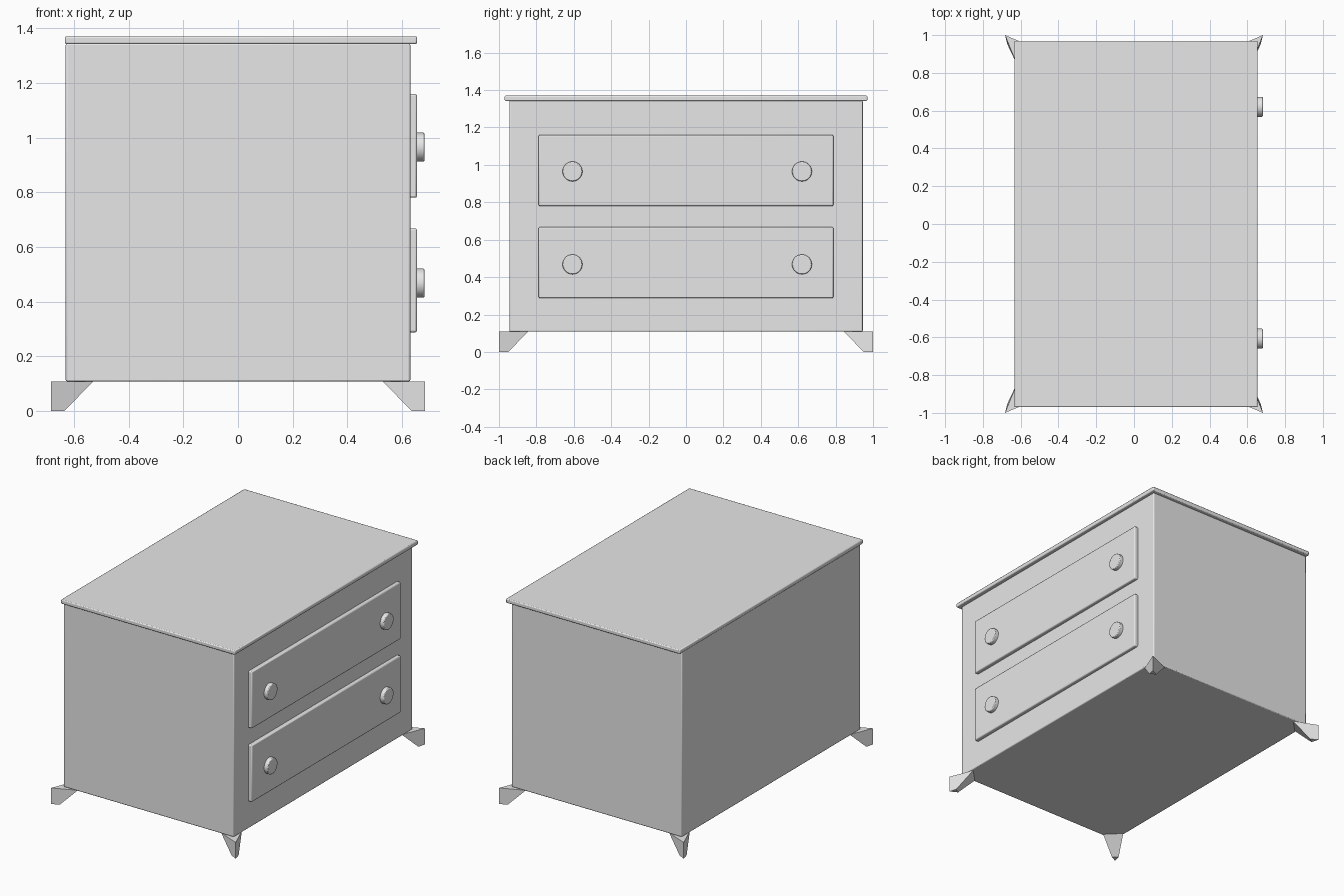
import bpy
import bmesh
import math
from mathutils import Matrix, Vector

if "Cube" in bpy.data.objects:
    bpy.data.objects.remove(bpy.data.objects["Cube"], do_unlink=True)

grey = bpy.data.materials.new("plain_grey")
grey.use_nodes = True
COLOUR = (0.8, 0.8, 0.8, 1)
grey.diffuse_color = COLOUR
grey.node_tree.nodes["Principled BSDF"].inputs["Base Color"].default_value = COLOUR


def finish(bm, name, bevel=0.0):
    """Turn a bmesh into a softly edged object."""
    bmesh.ops.recalc_face_normals(bm, faces=bm.faces)
    mesh = bpy.data.meshes.new(name)
    bm.to_mesh(mesh)
    bm.free()
    mesh.materials.append(grey)
    obj = bpy.data.objects.new(name, mesh)
    bpy.context.collection.objects.link(obj)
    if bevel:
        mod = obj.modifiers.new("soft_edges", "BEVEL")
        mod.width = bevel
        mod.segments = 2
        mod.limit_method = "ANGLE"
    bpy.ops.object.select_all(action="DESELECT")
    obj.select_set(True)
    bpy.context.view_layer.objects.active = obj
    bpy.ops.object.shade_smooth_by_angle(angle=math.radians(35))
    return obj


def box(name, low, high, bevel):
    low, high = Vector(low), Vector(high)
    bm = bmesh.new()
    matrix = Matrix.Translation((low + high) / 2) @ Matrix.Diagonal((high - low).to_4d())
    bmesh.ops.create_cube(bm, size=1, matrix=matrix)
    return finish(bm, name, bevel)


def knob(name, y, z):
    bm = bmesh.new()
    matrix = Matrix.Translation((0.665, y, z)) @ Matrix.Rotation(math.pi / 2, 4, "Y")
    bmesh.ops.create_cone(bm, cap_ends=True, segments=32, radius1=0.053,
                          radius2=0.053, depth=0.034, matrix=matrix)
    return finish(bm, name, 0.005)


def foot(name, sx, sy):
    """Splayed corner bracket: a wide triangle narrowing to the floor."""
    bm = bmesh.new()
    top = [(0.683, 1.0), (0.62, 0.845), (0.53, 0.935)]
    base = [(0.683, 1.0), (0.67, 0.95), (0.635, 0.975)]
    upper = [bm.verts.new((sx * x, sy * y, 0.108)) for x, y in top]
    lower = [bm.verts.new((sx * x, sy * y, 0)) for x, y in base]
    bm.faces.new(upper)
    bm.faces.new(lower)
    for i in range(3):
        j = (i + 1) % 3
        bm.faces.new((upper[i], upper[j], lower[j], lower[i]))
    return finish(bm, name)


# Cabinet and overhanging top, flush along the back
box("cabinet", (-0.63, -0.945, 0.108), (0.63, 0.945, 1.345), 0.006)
box("top_board", (-0.633, -0.97, 1.342), (0.655, 0.97, 1.37), 0.006)

# Drawers, each with a pair of knobs
for label, low, high, knob_z in (("lower", 0.288, 0.668, 0.468), ("upper", 0.78, 1.16, 0.965)):
    box(label + "_drawer", (0.61, -0.788, low), (0.655, 0.788, high), 0.007)
    for side, y in (("front", -0.607), ("back", 0.62)):
        knob(f"{label}_{side}_knob", y, knob_z)

# Corner feet
for side, sx in (("left", 1), ("right", -1)):
    for end, sy in (("front", -1), ("back", 1)):
        foot(f"{end}_{side}_foot", sx, sy)
